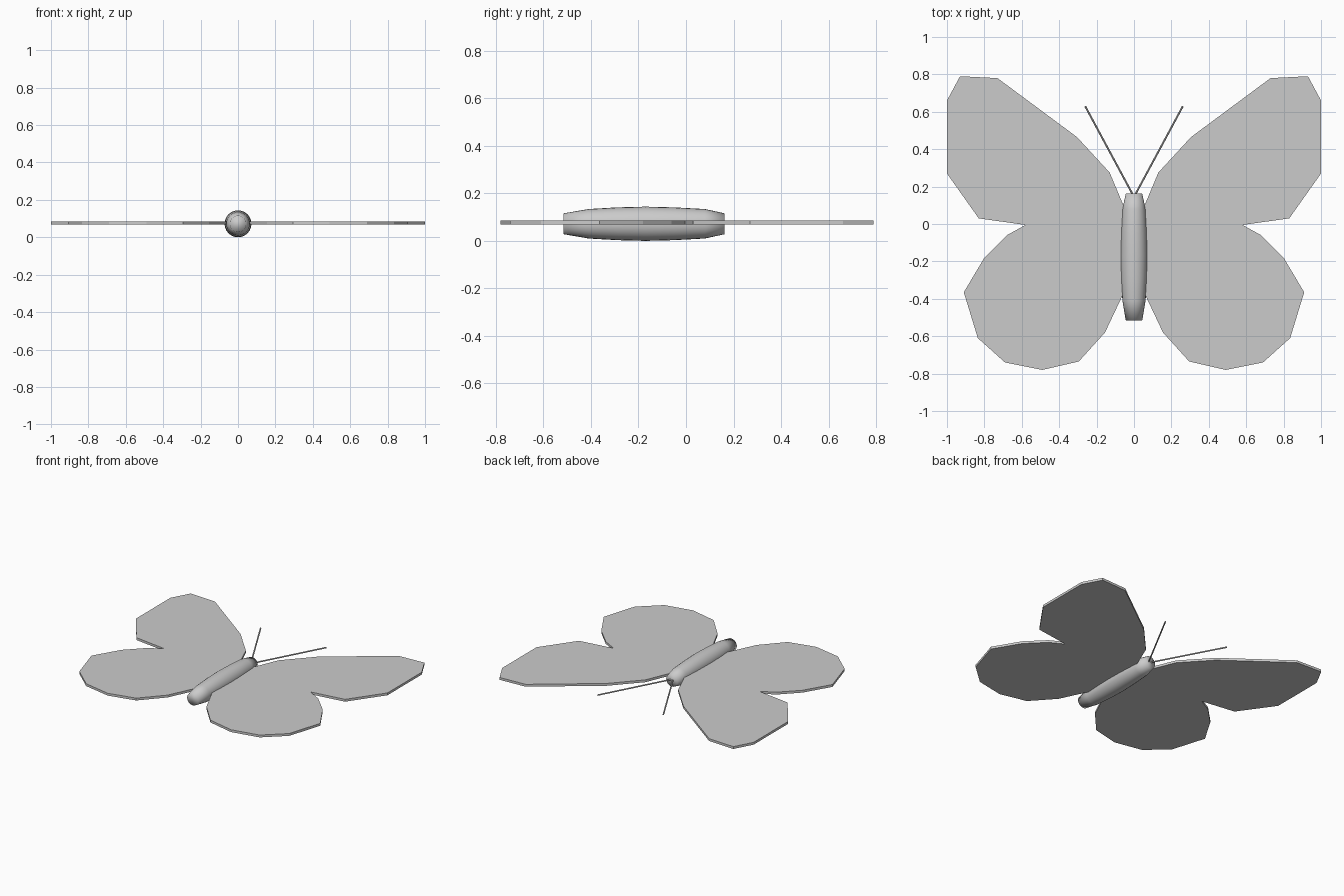
import bpy, bmesh
from math import cos, sin, pi
from mathutils import Vector

if "Cube" in bpy.data.objects:
    bpy.data.objects.remove(bpy.data.objects["Cube"])

MID_Z = 0.072


def make_object(name, bm, smooth=False):
    bmesh.ops.recalc_face_normals(bm, faces=bm.faces[:])
    for f in bm.faces:
        f.smooth = smooth
    mesh = bpy.data.meshes.new(name)
    bm.to_mesh(mesh)
    bm.free()
    obj = bpy.data.objects.new(name, mesh)
    bpy.context.collection.objects.link(obj)
    return obj


# Wings: one flat outline per side, extruded to a thin plate
OUTLINE = [(0.04, 0.07), (0.065, 0.12), (0.13, 0.275), (0.305, 0.465),
           (0.73, 0.78), (0.93, 0.79), (1.0, 0.66), (1.0, 0.27),
           (0.83, 0.03), (0.58, -0.005), (0.68, -0.06), (0.80, -0.18),
           (0.91, -0.365), (0.835, -0.61), (0.69, -0.74), (0.49, -0.78),
           (0.295, -0.735), (0.155, -0.58), (0.065, -0.39), (0.04, -0.33)]


def make_wing(name, side):
    bm = bmesh.new()
    face = bm.faces.new([bm.verts.new((side * x, y, 0.068)) for x, y in OUTLINE])
    ext = bmesh.ops.extrude_face_region(bm, geom=[face], use_keep_orig=True)
    top = [g for g in ext["geom"] if isinstance(g, bmesh.types.BMVert)]
    bmesh.ops.translate(bm, verts=top, vec=(0, 0, 0.017))
    return make_object(name, bm)


# Body: a tapered, smooth-shaded lathe along y with flat ends
def make_body():
    profile = [(-0.515, 0.044), (-0.41, 0.062), (-0.29, 0.069), (-0.17, 0.072),
               (-0.05, 0.069), (0.08, 0.062), (0.162, 0.044)]
    sides = 24
    bm = bmesh.new()
    rings = [[bm.verts.new((r * cos(2 * pi * i / sides), y,
                            MID_Z + r * sin(2 * pi * i / sides)))
              for i in range(sides)] for y, r in profile]
    for a, b in zip(rings, rings[1:]):
        for i in range(sides):
            j = (i + 1) % sides
            bm.faces.new((a[i], a[j], b[j], b[i]))
    bm.faces.new(rings[0])
    bm.faces.new(rings[-1])
    return make_object("body", bm, smooth=True)


# Antennae: thin straight rods spreading from the head
def make_antenna(name, side):
    start = Vector((0, 0.145, 0.076))
    end = Vector((side * 0.261, 0.63, 0.076))
    axis = end - start
    bm = bmesh.new()
    bmesh.ops.create_cone(bm, cap_ends=True, segments=8, radius1=0.005,
                          radius2=0.005, depth=axis.length)
    mat = axis.to_track_quat('Z', 'Y').to_matrix()
    for v in bm.verts:
        v.co = mat @ v.co + (start + end) / 2
    return make_object(name, bm)


make_body()
for label, side in (("left", -1), ("right", 1)):
    make_wing(label + "_wing", side)
    make_antenna(label + "_antenna", side)
